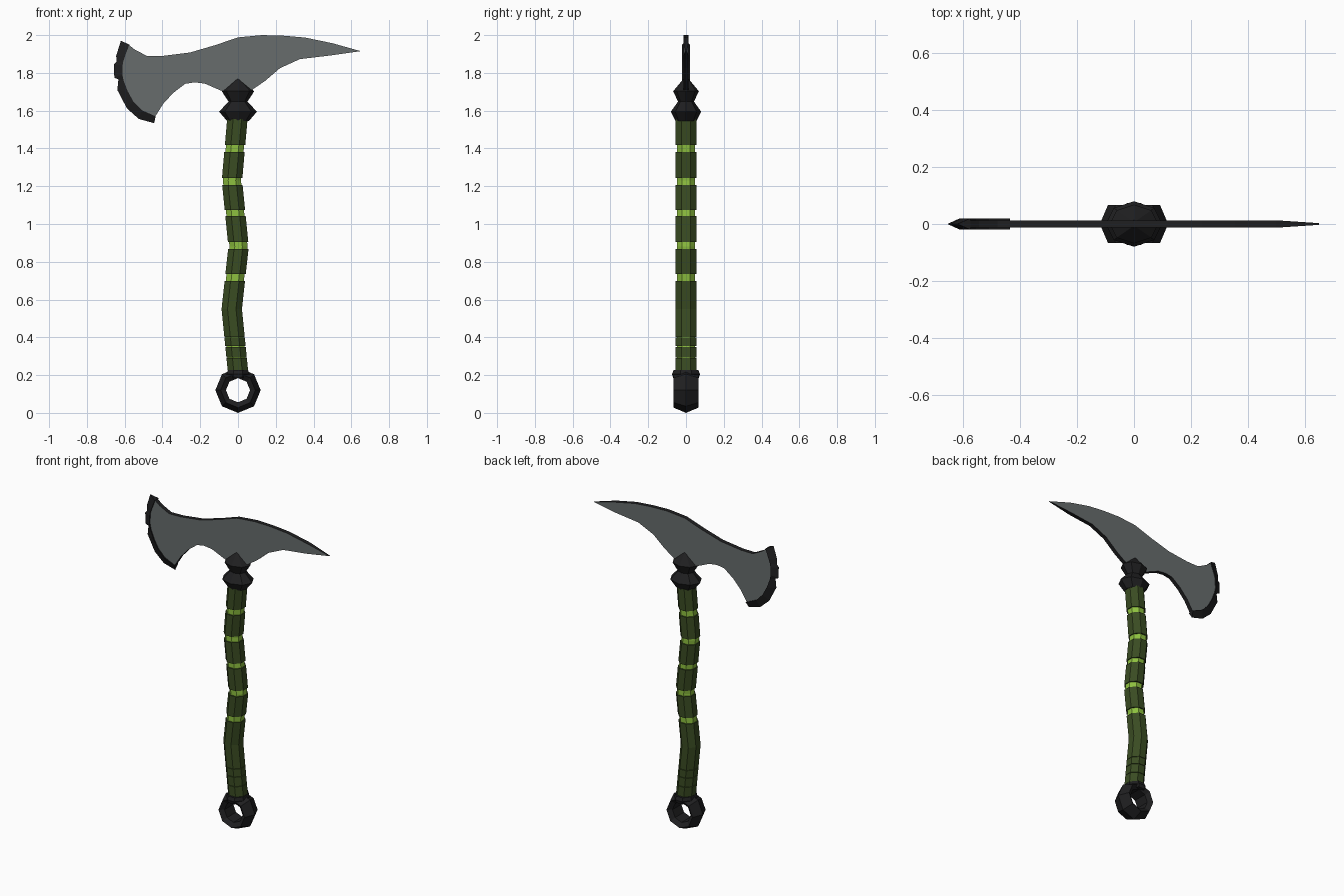
import bpy, bmesh, math

if "Cube" in bpy.data.objects:
    bpy.data.objects.remove(bpy.data.objects["Cube"])


def material(name, rgb):
    m = bpy.data.materials.new(name)
    m.diffuse_color = (*rgb, 1)
    m.use_nodes = True
    m.node_tree.nodes["Principled BSDF"].inputs["Base Color"].default_value = m.diffuse_color
    return m


STEEL = material("grey steel", (0.135, 0.15, 0.152))
BLACK = material("black iron", (0.014, 0.014, 0.015))
DARK = material("dark green wrap", (0.042, 0.072, 0.016))
LIME = material("lime green core", (0.27, 0.53, 0.05))


def finish(name, bm, *mats):
    bmesh.ops.recalc_face_normals(bm, faces=bm.faces)
    me = bpy.data.meshes.new(name)
    bm.to_mesh(me)
    bm.free()
    for m in mats:
        me.materials.append(m)
    ob = bpy.data.objects.new(name, me)
    bpy.context.collection.objects.link(ob)
    return ob


def loft(name, loops, *mats, closed=False):
    """Skin a row of equal closed loops; cap the ends unless the row is closed."""
    bm = bmesh.new()
    rows = [[bm.verts.new(p) for p in lp] for lp in loops]
    n = len(rows[0])
    for i in range(len(rows) if closed else len(rows) - 1):
        a, b = rows[i], rows[(i + 1) % len(rows)]
        for j in range(n):
            k = (j + 1) % n
            bm.faces.new((a[j], a[k], b[k], b[j]))
    if not closed:
        bm.faces.new(rows[0])
        bm.faces.new(rows[-1])
    return finish(name, bm, *mats)


def octagon(x, z, rx, ry, turn=math.pi / 8):
    # rx, ry measure to the flats
    c = math.cos(math.pi / 8) if turn else 1
    return [(x + rx / c * math.cos(turn + i * math.pi / 4),
             ry / c * math.sin(turn + i * math.pi / 4), z) for i in range(8)]


# --- blade: one silhouette, steel faces and dark rim
outline = [(0.65, 1.915), (0.5, 1.957), (0.355, 1.987), (0.24, 1.997), (0.127, 2.0),
           (0.0, 1.988), (-0.12, 1.947), (-0.254, 1.908), (-0.397, 1.89),
           (-0.48, 1.889), (-0.545, 1.922), (-0.58, 1.95), (-0.61, 1.87),
           (-0.618, 1.81), (-0.608, 1.75), (-0.585, 1.69), (-0.534, 1.615),
           (-0.44, 1.566), (-0.397, 1.635), (-0.344, 1.693), (-0.28, 1.742),
           (-0.23, 1.75), (-0.175, 1.743), (-0.085, 1.704), (0.0, 1.68),
           (0.08, 1.714), (0.143, 1.757), (0.222, 1.825), (0.328, 1.873), (0.487, 1.892)]


def side(s):
    return [(x, s * (0.003 if x > 0.6 else 0.013), z) for x, z in outline]


blade = loft("blade", [side(-1), side(1)], STEEL, BLACK)
for f in blade.data.polygons:
    f.material_index = 0 if abs(f.normal.y) > 0.5 else 1

# --- chipped cutting edge wrapped along the left end of the blade
inner = [(-0.575, 1.95), (-0.598, 1.89), (-0.608, 1.86), (-0.611, 1.84), (-0.612, 1.79),
         (-0.606, 1.76), (-0.585, 1.705), (-0.555, 1.65), (-0.51, 1.603), (-0.436, 1.57)]
outer = [(-0.62, 1.97), (-0.645, 1.89), (-0.643, 1.86), (-0.656, 1.845), (-0.655, 1.775),
         (-0.633, 1.765), (-0.639, 1.71), (-0.588, 1.612), (-0.525, 1.556), (-0.444, 1.534)]
loft("cutting_edge", [[(a, -0.02, b), (c, 0, d), (a, 0.02, b)]
                      for (a, b), (c, d) in zip(inner, outer)], BLACK)

# --- double-flared collar under the blade
collar = [(1.545, 0.058, 0.055), (1.595, 0.1, 0.08), (1.648, 0.05, 0.042),
          (1.703, 0.086, 0.068), (1.768, 0.008, 0.014)]
loft("collar", [octagon(0, z, rx, ry, 0) for z, rx, ry in collar], BLACK)

# --- wavy handle: lime core showing between dark sleeves
path = [(0.2, 0.002), (0.55, -0.033), (0.88, 0.003), (1.23, -0.032), (1.56, -0.003)]


def bend(z):
    for (z0, x0), (z1, x1) in zip(path, path[1:]):
        if z <= z1:
            return x0 + (x1 - x0) * (z - z0) / (z1 - z0)
    return path[-1][1]


loft("handle_core", [octagon(x, z, 0.048, 0.048) for z, x in path], LIME)
sleeves = [(1.418, 1.555), (1.243, 1.381), (1.074, 1.206), (0.905, 1.042), (0.735, 0.868),
           (0.403, 0.55, 0.698), (0.353, 0.4), (0.293, 0.35), (0.228, 0.29)]
for i, zs in enumerate(sleeves):
    loft(f"handle_wrap_{i + 1}", [octagon(bend(z), z, 0.054, 0.056) for z in zs], DARK)

# --- pommel cap and octagonal ring
loft("pommel_cap", [octagon(0, z, rx, ry) for z, rx, ry in
                    [(0.185, 0.05, 0.068), (0.205, 0.06, 0.074), (0.226, 0.054, 0.066)]], BLACK)
section = [(0.064, -0.045), (0.092, -0.066), (0.12, 0), (0.092, 0.066), (0.064, 0.045)]
loft("pommel_ring", [[(r * math.cos(t), y, 0.12 + r * math.sin(t)) for r, y in section]
                     for t in (i * math.pi / 4 for i in range(8))], BLACK, closed=True)
